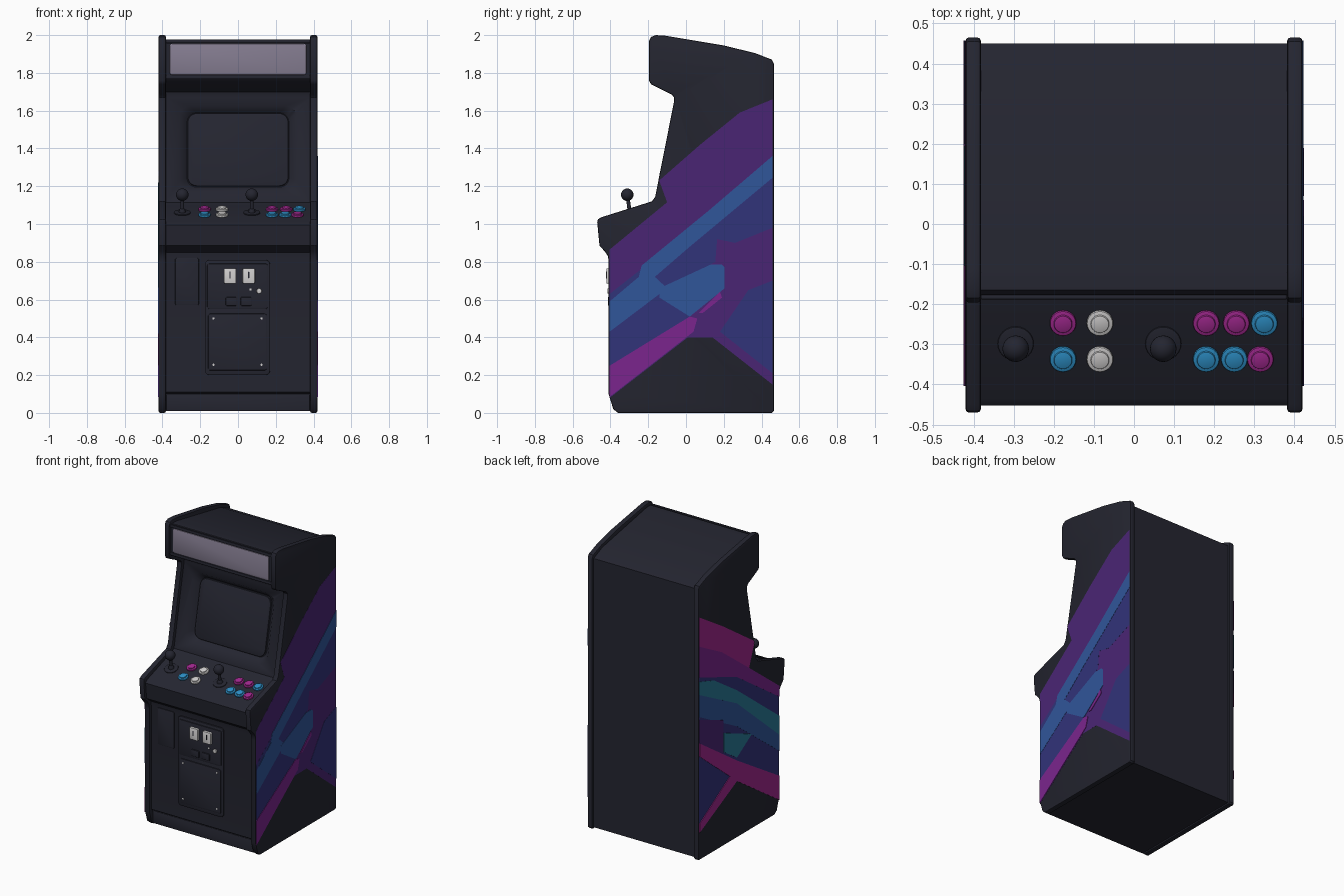
import bpy, bmesh, math
from mathutils import Vector

if "Cube" in bpy.data.objects:
    bpy.data.objects.remove(bpy.data.objects["Cube"])


def material(name, r, g, b):
    lin = [(c / 255 / 12.92 if c < 10.3 else ((c / 255 + 0.055) / 1.055) ** 2.4) for c in (r, g, b)]
    m = bpy.data.materials.new(name)
    m.diffuse_color = (*lin, 1)
    m.use_nodes = True
    m.node_tree.nodes["Principled BSDF"].inputs["Base Color"].default_value = m.diffuse_color
    return m


BODY = material("charcoal", 36, 37, 48)
MARQUEE = material("lilac_grey", 132, 124, 144)
WHITE = material("off_white", 208, 206, 206)
PINK = material("magenta", 160, 40, 142)
SKY = material("sky_blue", 45, 143, 198)
PURPLE = material("purple", 74, 37, 116)
STEEL = material("steel_blue", 48, 86, 154)
INDIGO = material("indigo", 49, 51, 122)
PLUM = material("violet", 123, 37, 141)
TEAL = material("teal", 42, 122, 152)


def finish(bm, name, mat, bevel=0.0, segs=2):
    bmesh.ops.recalc_face_normals(bm, faces=bm.faces[:])
    me = bpy.data.meshes.new(name)
    bm.to_mesh(me)
    bm.free()
    me.materials.append(mat)
    ob = bpy.data.objects.new(name, me)
    bpy.context.collection.objects.link(ob)
    bpy.ops.object.select_all(action='DESELECT')
    ob.select_set(True)
    bpy.context.view_layer.objects.active = ob
    if bevel:
        b = ob.modifiers.new("bevel", 'BEVEL')
        b.width, b.segments, b.angle_limit = bevel, segs, math.radians(60)
        bpy.ops.object.modifier_apply(modifier="bevel")
    bpy.ops.object.shade_smooth_by_angle(angle=math.radians(32))
    return ob


def prism(name, pts, x0, x1, mat, bevel=0.0):
    """Extrude a (y, z) profile along x."""
    bm = bmesh.new()
    f = bm.faces.new([bm.verts.new((x0, y, z)) for y, z in pts])
    ext = bmesh.ops.extrude_face_region(bm, geom=[f])["geom"]
    bmesh.ops.translate(bm, vec=(x1 - x0, 0, 0), verts=[v for v in ext if isinstance(v, bmesh.types.BMVert)])
    return finish(bm, name, mat, bevel)


def slab(name, w, h, r, depth, mat, loc, theta=90, bevel=0.003, taper=1.0):
    """Rounded rectangle rising by depth along its normal; theta 90 faces the front."""
    bm = bmesh.new()
    pts = []
    for i, (sx, sy) in enumerate(((1, 1), (-1, 1), (-1, -1), (1, -1))):
        for k in range(6):
            a = math.radians(90 * i + 18 * k)
            pts.append((sx * (w / 2 - r) + r * math.cos(a), sy * (h / 2 - r) + r * math.sin(a)))
    f = bm.faces.new([bm.verts.new((x, y, 0)) for x, y in pts])
    ext = bmesh.ops.extrude_face_region(bm, geom=[f])["geom"]
    for v in ext:
        if isinstance(v, bmesh.types.BMVert):
            v.co = Vector((v.co.x * taper, v.co.y * taper, depth))
    ob = finish(bm, name, mat, bevel)
    ob.location = loc
    ob.rotation_euler = (math.radians(theta), 0, 0)
    return ob


def disc(name, r, h, mat, loc, theta, bevel=0.004, top=None):
    bm = bmesh.new()
    bmesh.ops.create_cone(bm, cap_ends=True, segments=24, radius1=r, radius2=top or r, depth=h)
    bmesh.ops.translate(bm, vec=(0, 0, h / 2), verts=bm.verts[:])
    ob = finish(bm, name, mat, bevel)
    ob.location = loc
    ob.rotation_euler = (math.radians(theta), 0, 0)
    return ob


# side panels with rounded trim
SIDE = [(-0.36, 0), (0.455, 0), (0.465, 0.01), (0.465, 1.85), (0.455, 1.87), (0.365, 1.905), (0.2, 1.945),
        (-0.11, 1.997), (-0.16, 2.0), (-0.185, 1.99), (-0.196, 1.97), (-0.196, 1.76), (-0.185, 1.74),
        (-0.075, 1.685), (-0.063, 1.67), (-0.063, 1.65), (-0.163, 1.145), (-0.18, 1.12), (-0.45, 1.035),
        (-0.466, 1.025), (-0.47, 1.01), (-0.458, 0.885), (-0.43, 0.855), (-0.413, 0.83), (-0.41, 0.8),
        (-0.41, 0.1), (-0.385, 0.02)]
prism("right_side_panel", SIDE, 0.382, 0.42, BODY, 0.008)
prism("left_side_panel", SIDE, -0.42, -0.382, BODY, 0.008)

# cabinet body between the panels
CAB = [(-0.37, 0.01), (0.45, 0.01), (0.45, 1.845), (0.36, 1.885), (-0.12, 1.975), (-0.165, 1.975),
       (-0.18, 1.955), (-0.18, 1.775), (-0.165, 1.755), (-0.045, 1.70), (-0.035, 1.67), (-0.145, 1.115),
       (-0.17, 1.10), (-0.435, 1.012), (-0.452, 0.995), (-0.44, 0.885), (-0.395, 0.85), (-0.39, 0.82),
       (-0.39, 0.11), (-0.375, 0.10)]
body = prism("cabinet_body", CAB, -0.384, 0.384, BODY)

# recessed screen
LEAN = 90 - math.degrees(math.atan2(0.11, 0.555))
UP = Vector((0, math.cos(math.radians(LEAN)), math.sin(math.radians(LEAN))))
OUT = Vector((0, -UP.z, UP.y))
mid = Vector((0, -0.09, 1.4))
cut = slab("screen_cutter", 0.54, 0.40, 0.05, 0.06, BODY, mid - OUT * 0.045, LEAN, 0, 1.2)
bpy.context.view_layer.update()
mod = body.modifiers.new("screen_recess", 'BOOLEAN')
mod.object, mod.operation, mod.solver = cut, 'DIFFERENCE', 'EXACT'
bpy.context.view_layer.objects.active = body
bpy.ops.object.modifier_apply(modifier="screen_recess")
bpy.data.objects.remove(cut)
slab("screen_glass", 0.535, 0.395, 0.05, 0.015, BODY, mid - OUT * 0.046, LEAN, 0.008)

# marquee and its retaining strips
slab("marquee", 0.724, 0.165, 0.015, 0.008, MARQUEE, (0, -0.178, 1.872))
for z in (1.967, 1.777):
    slab("marquee_strip", 0.764, 0.02, 0.006, 0.012, BODY, (0, -0.176, z))

# control panel buttons
SLOPE = math.degrees(math.atan2(0.088, 0.265))


def panel_z(y):
    return 1.10 + (y + 0.17) * 0.088 / 0.265


ROWS = {-0.245: ((-0.177, PINK), (-0.085, WHITE), (0.18, PINK), (0.255, PINK), (0.325, SKY)),
        -0.335: ((-0.177, SKY), (-0.085, WHITE), (0.18, SKY), (0.25, SKY), (0.315, PINK))}
for y, row in ROWS.items():
    for x, mat in row:
        disc("button_rim", 0.033, 0.012, mat, (x, y, panel_z(y) - 0.002), SLOPE)
        disc("button_cap", 0.023, 0.019, mat, (x, y, panel_z(y) - 0.002), SLOPE)

# joysticks
for x in (-0.295, 0.073):
    z = panel_z(-0.297)
    disc("joystick_base", 0.045, 0.008, BODY, (x, -0.297, z - 0.001), SLOPE)
    disc("joystick_collar", 0.022, 0.025, BODY, (x, -0.297, z), SLOPE, 0.003, 0.012)
    disc("joystick_shaft", 0.01, 0.1, BODY, (x, -0.297, z), 8, 0)
    bm = bmesh.new()
    bmesh.ops.create_uvsphere(bm, u_segments=24, v_segments=14, radius=0.033)
    finish(bm, "joystick_ball", BODY).location = (x, -0.311, 1.155)

# coin door
F = -0.388
slab("coin_door_frame", 0.345, 0.61, 0.025, 0.012, BODY, (-0.003, F, 0.505))
slab("coin_door_upper", 0.32, 0.24, 0.012, 0.018, BODY, (-0.003, F, 0.67))
slab("coin_door_lower", 0.31, 0.30, 0.012, 0.018, BODY, (-0.003, F, 0.375))
for x in (-0.042, 0.057):
    slab("coin_plate", 0.064, 0.08, 0.006, 0.034, WHITE, (x, F, 0.725))
    slab("coin_slot", 0.006, 0.035, 0.002, 0.036, BODY, (x, F, 0.73), bevel=0)
for x in (-0.036, 0.043):
    slab("coin_return", 0.058, 0.046, 0.006, 0.026, BODY, (x, F, 0.59))
disc("door_lock", 0.014, 0.028, WHITE, (0.112, F, 0.645), 90)
disc("reject_button", 0.006, 0.022, WHITE, (0.066, F, 0.653), 90, 0)
for x in (-0.13, 0.125):
    for z in (0.255, 0.5):
        disc("door_screw", 0.006, 0.021, WHITE, (x, F, z), 90, 0)
slab("service_plate", 0.125, 0.25, 0.008, 0.007, BODY, (-0.27, F, 0.695))
slab("kick_plate", 0.76, 0.085, 0.004, 0.006, BODY, (0, -0.372, 0.055), bevel=0.002)

# painted side art, thin plates stacked in order
B, Fr = 0.458, -0.404  # back and front limits of the art
TOP = [(Fr, 0.865), (-0.10, 1.115), (-0.142, 1.23), (0.075, 1.42), (0.285, 1.59), (B, 1.66)]
RIGHT = [
    ("purple_field", PURPLE, TOP + [(B, 0.15), (0.14, 0.40), (0.01, 0.40), (Fr, 0.08)]),
    ("indigo_sweep", INDIGO, [(B, 1.25), (B, 0.98), (0.26, 0.90), (0.165, 0.92), (0.155, 0.80), (-0.13, 0.64),
                              (0.02, 0.51), (Fr, 0.25), (Fr, 0.63), (-0.2, 0.79), (0.02, 0.9)]),
    ("indigo_corner", INDIGO, [(B, 0.70), (B, 0.21), (0.18, 0.43), (0.33, 0.65)]),
    ("blue_stripe", STEEL, [(B, 1.36), (B, 1.245), (0.02, 0.88), (-0.165, 0.72), (-0.10, 0.66), (Fr, 0.43),
                            (Fr, 0.59), (-0.25, 0.72), (-0.235, 0.78), (0.125, 1.075)]),
    ("blue_patch", STEEL, [(-0.14, 0.66), (0.13, 0.785), (0.19, 0.785), (0.205, 0.77), (0.205, 0.66),
                           (0.02, 0.51), (-0.14, 0.61)]),
    ("violet_stripe", PLUM, [(Fr, 0.25), (0.02, 0.51), (0.06, 0.50), (0.04, 0.43), (Fr, 0.085)]),
    ("violet_dash", PLUM, [(0.07, 0.53), (0.18, 0.64), (0.19, 0.61), (0.09, 0.53)]),
]
LEFT = [
    ("indigo_field", INDIGO, [(Fr, 0.865), (-0.08, 1.11), (-0.14, 1.27), (0.2, 1.5), (B, 1.66), (B, 0.19),
                              (0.055, 0.39), (Fr, 0.085)]),
    ("magenta_top", PINK, [(-0.08, 1.11), (-0.14, 1.27), (0.2, 1.5), (B, 1.66), (B, 1.46), (0.215, 1.33)]),
    ("violet_band", PLUM, [(B, 1.46), (0.215, 1.33), (-0.08, 1.11), (Fr, 0.865), (Fr, 0.79), (0.055, 1.1), (B, 1.25)]),
    ("teal_band", TEAL, [(B, 1.22), (0.3, 1.17), (0.055, 1.01), (Fr, 0.66), (Fr, 0.53), (0.055, 0.92), (B, 1.13)]),
    ("blue_band", STEEL, [(B, 1.13), (0.055, 0.92), (Fr, 0.53), (Fr, 0.42), (0.05, 0.76), (B, 0.98)]),
    ("purple_patch", PURPLE, [(B, 0.96), (0.2, 0.86), (0.2, 0.62), (B, 0.80)]),
    ("teal_patch", TEAL, [(0.195, 0.77), (-0.105, 0.65), (0.055, 0.55), (0.195, 0.64)]),
    ("magenta_stripe", PINK, [(B, 0.80), (0.055, 0.53), (Fr, 0.25), (Fr, 0.085), (0.055, 0.39), (B, 0.19),
                              (B, 0.25), (0.13, 0.45), (B, 0.71)]),
]
for side, art in ((1, RIGHT), (-1, LEFT)):
    for i, (name, mat, pts) in enumerate(art):
        prism("art_" + name, pts, side * 0.418, side * (0.4205 + 0.0006 * i), mat)
